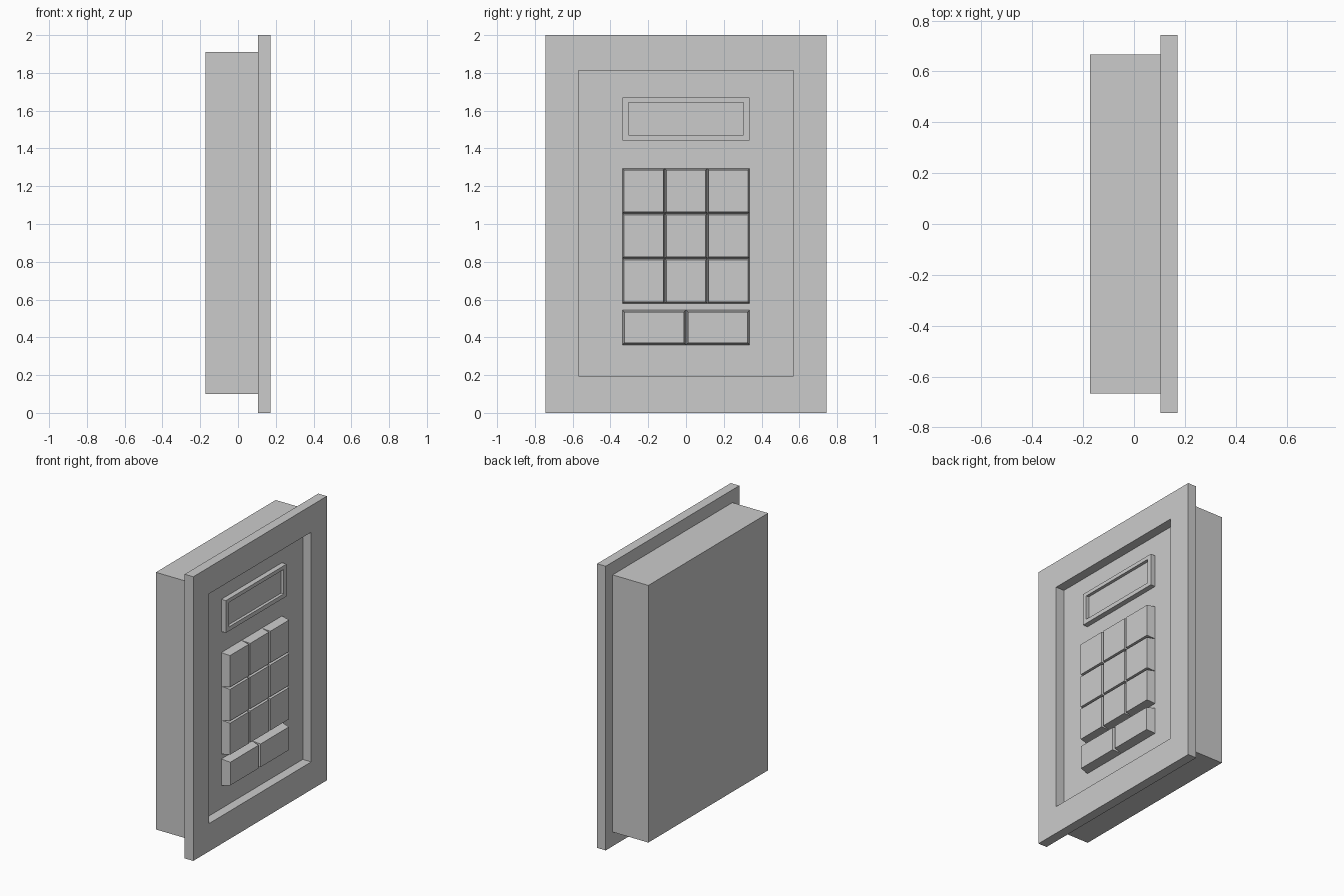
import bpy, bmesh

if "Cube" in bpy.data.objects:
    bpy.data.objects.remove(bpy.data.objects["Cube"])


def make_object(name, bm):
    bmesh.ops.recalc_face_normals(bm, faces=bm.faces)
    mesh = bpy.data.meshes.new(name)
    bm.to_mesh(mesh)
    bm.free()
    obj = bpy.data.objects.new(name, mesh)
    bpy.context.collection.objects.link(obj)
    return obj


def ring(bm, x, y0, y1, z0, z1):
    return [bm.verts.new((x, y, z)) for y, z in
            ((y0, z0), (y1, z0), (y1, z1), (y0, z1))]


def bridge(bm, a, b):
    for i in range(4):
        j = (i + 1) % 4
        bm.faces.new((a[i], a[j], b[j], b[i]))


def block(name, x0, x1, y0, y1, z0, z1, taper=0.0):
    """Box along x whose front face is inset by taper."""
    bm = bmesh.new()
    back = ring(bm, x0, y0, y1, z0, z1)
    front = ring(bm, x1, y0 + taper, y1 - taper, z0 + taper, z1 - taper)
    bm.faces.new(back)
    bm.faces.new(front)
    bridge(bm, back, front)
    return make_object(name, bm)


def frame(name, x0, x1, outer, inner):
    """Rectangular frame with an open centre; rectangles are y0, y1, z0, z1."""
    bm = bmesh.new()
    loops = [ring(bm, x0, *outer), ring(bm, x1, *outer),
             ring(bm, x1, *inner), ring(bm, x0, *inner)]
    for i in range(4):
        bridge(bm, loops[i], loops[(i + 1) % 4])
    return make_object(name, bm)


PANEL = 0.106
FRONT = 0.172
KEY_FRONT = 0.168
HALF = 0.337
TAPER = 0.008

# Housing, whose front is the recessed panel, and the surrounding frame
block("housing", -0.173, PANEL, -0.666, 0.666, 0.10, 1.91)
frame("front_frame", PANEL - 0.001, FRONT,
      (-0.743, 0.743, 0.0, 2.0), (-0.569, 0.569, 0.196, 1.813))

# Display bezel and its sunken screen
frame("display_bezel", PANEL, 0.142,
      (-HALF, HALF, 1.442, 1.669), (-0.305, 0.305, 1.471, 1.643))
block("display_screen", PANEL, 0.121, -0.305, 0.305, 1.471, 1.643)

# Three by three keypad
pitch_y, pitch_z, bottom = 2 * HALF / 3, 0.238, 0.58
for row in range(3):
    for col in range(3):
        y, z = -HALF + col * pitch_y, bottom + row * pitch_z
        block(f"key_{row + 1}_{col + 1}", PANEL, KEY_FRONT,
              y, y + pitch_y, z, z + pitch_z, TAPER)

# Two wide keys below
for i, y in enumerate((-HALF, 0.0)):
    block(f"wide_key_{i + 1}", PANEL, KEY_FRONT,
          y, y + HALF, 0.36, 0.545, 0.011)
